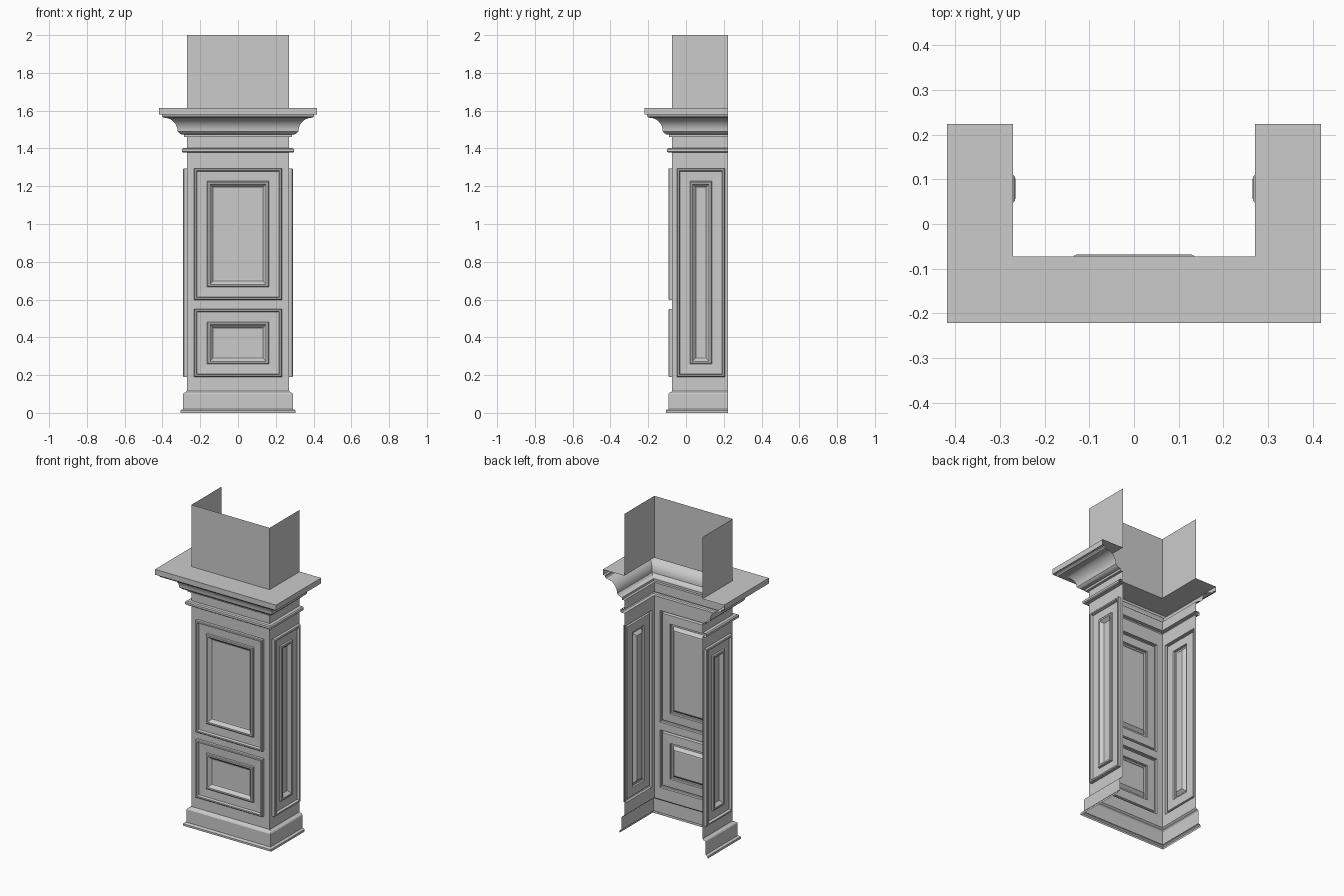
import bpy, bmesh, math
from mathutils import Vector

cube = bpy.data.objects.get("Cube")
if cube:
    bpy.data.objects.remove(cube, do_unlink=True)

W, FRONT, BACK = 0.27, -0.073, 0.223   # half width, front plane, open back
SHAFT_LOW, SHAFT_HIGH = 0.116, 1.378

grey = bpy.data.materials.new("light grey paint")
grey.use_nodes = True
grey.diffuse_color = (0.6, 0.6, 0.6, 1)
grey.node_tree.nodes["Principled BSDF"].inputs["Base Color"].default_value = (0.6, 0.6, 0.6, 1)


def finish(name, bm, smooth=False):
    bmesh.ops.remove_doubles(bm, verts=bm.verts, dist=1e-5)
    mesh = bpy.data.meshes.new(name)
    bm.to_mesh(mesh)
    bm.free()
    mesh.materials.append(grey)
    obj = bpy.data.objects.new(name, mesh)
    bpy.context.collection.objects.link(obj)
    if smooth:
        bpy.ops.object.select_all(action='DESELECT')
        obj.select_set(True)
        bpy.context.view_layer.objects.active = obj
        bpy.ops.object.shade_smooth_by_angle(angle=math.radians(30))
    return obj


def sweep(name, profile, smooth=False):
    """Run an (offset, height) profile around the three sides with mitred corners."""
    bm = bmesh.new()
    rows = []
    for d, z in profile:
        path = [(-W - d, BACK), (-W - d, FRONT - d), (W + d, FRONT - d), (W + d, BACK)]
        rows.append([bm.verts.new((x, y, z)) for x, y in path])
    for low, high in zip(rows, rows[1:]):
        for i in range(3):
            bm.faces.new((low[i], low[i + 1], high[i + 1], high[i]))
    return finish(name, bm, smooth)


# Panel section from its rim to its centre: (inset, height above the wall)
PANEL = [(0, 0), (0, 0.016), (0.004, 0.02), (0.012, 0.02), (0.016, 0.005),
         (0.068, 0.003), (0.07, 0.012), (0.074, 0.015), (0.083, 0.015),
         (0.087, 0.01), (0.1, -0.004), (0.107, -0.005)]


def panelled_wall(name, u0, u1, panels, place):
    """Flat wall with openings; place(u, z, height) maps to the model."""
    # Wall around the openings
    bm = bmesh.new()
    us = sorted({u0, u1, panels[0][0], panels[0][1]})
    zs = sorted({SHAFT_LOW, SHAFT_HIGH} | {z for p in panels for z in p[2:]})
    openings = [(p[0], p[2]) for p in panels]
    for a, b in zip(us, us[1:]):
        for c, d in zip(zs, zs[1:]):
            if (a, c) not in openings:
                bm.faces.new([bm.verts.new(place(u, z, 0))
                              for u, z in ((a, c), (b, c), (b, d), (a, d))])
    finish(name + "_wall", bm)
    # Moulded panels filling the openings
    bm = bmesh.new()
    for a, b, c, d in panels:
        loops = [[bm.verts.new(place(u, z, h)) for u, z in
                  ((a + i, c + i), (b - i, c + i), (b - i, d - i), (a + i, d - i))]
                 for i, h in PANEL]
        for outer, inner in zip(loops, loops[1:]):
            for k in range(4):
                n = (k + 1) % 4
                bm.faces.new((outer[k], outer[n], inner[n], inner[k]))
        bm.faces.new(loops[-1])
    finish(name + "_panels", bm)


# Base moulding
sweep("base", [(0.034, 0), (0.034, 0.012), (0.03, 0.017), (0.02, 0.02),
               (0.02, 0.1), (0.016, 0.106), (0.006, 0.11), (0, SHAFT_LOW)])

# Panelled shaft
panelled_wall("front", -W, W,
              [(-0.232, 0.232, 0.19, 0.55), (-0.232, 0.232, 0.598, 1.295)],
              lambda u, z, h: Vector((u, FRONT - h, z)))
side_panel = [(-0.048, 0.206, 0.19, 1.295)]
panelled_wall("left", FRONT, BACK, side_panel, lambda u, z, h: Vector((W + h, u, z)))
panelled_wall("right", -BACK, -FRONT, [(-0.206, 0.048, 0.19, 1.295)],
              lambda u, z, h: Vector((-W - h, -u, z)))

# Neck band and plain frieze
sweep("neck_band", [(0, SHAFT_HIGH), (0.021, SHAFT_HIGH), (0.027, 1.383), (0.027, 1.396),
                    (0.021, 1.402), (0, 1.402), (0, 1.46)])

# Cornice: stepped fillet, cove and flat shelf
cove = [(0.05 + 0.068 * (1 - math.cos(t)), 1.49 + 0.072 * math.sin(t))
        for t in (math.pi / 2 * k / 10 for k in range(11))]
sweep("cornice", [(0, 1.46), (0.016, 1.46), (0.016, 1.473), (0.032, 1.475), (0.042, 1.482)]
      + cove + [(0.128, 1.565), (0.133, 1.572), (0.133, 1.58),
                (0.148, 1.58), (0.148, 1.614), (0, 1.614)], smooth=True)

# Upper chimney shell
sweep("upper_shell", [(0, 1.614), (0, 2)])
